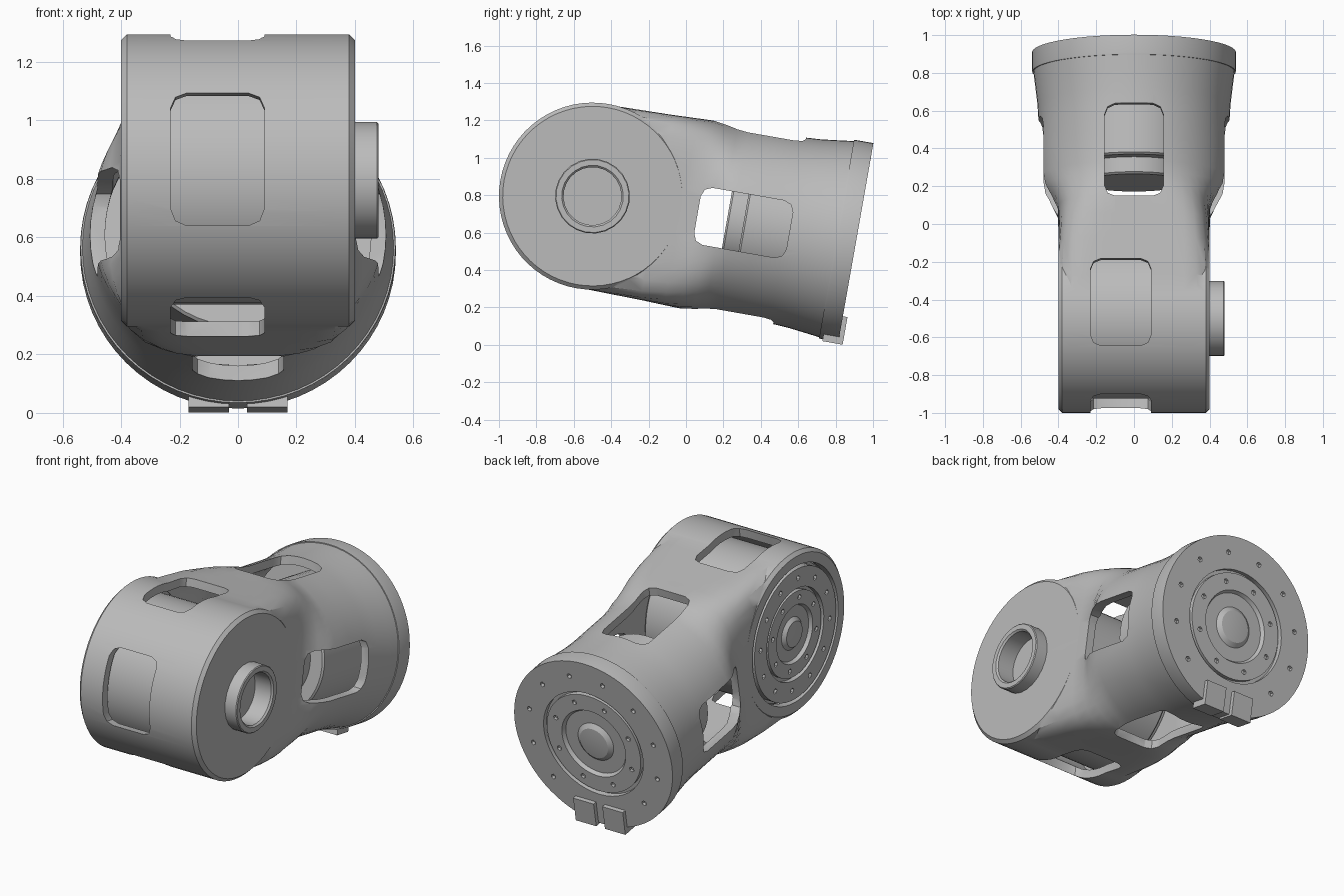
import bpy, bmesh, math
from math import sin, cos, pi, radians
from mathutils import Matrix, Vector

if "Cube" in bpy.data.objects:
    bpy.data.objects.remove(bpy.data.objects["Cube"])

GREY = (0.5, 0.5, 0.5, 1)
mat = bpy.data.materials.new("grey_metal")
mat.use_nodes = True
mat.diffuse_color = GREY
mat.node_tree.nodes["Principled BSDF"].inputs["Base Color"].default_value = GREY

# Parts are built along +y from the front pivot, then tilted into place
TILT = Matrix.Translation((0, -0.5, 0.795)) @ Matrix.Rotation(radians(-10), 4, 'X')
TO_RIGHT = Matrix.Rotation(pi / 2, 4, 'Y')    # local z -> +x
TO_LEFT = Matrix.Rotation(-pi / 2, 4, 'Y')    # local z -> -x
TO_BACK = Matrix.Rotation(-pi / 2, 4, 'X')    # local z -> +y
parts = []


def finish(bm, name, cutter=False):
    bmesh.ops.recalc_face_normals(bm, faces=bm.faces)
    me = bpy.data.meshes.new(name)
    bm.to_mesh(me)
    bm.free()
    me.materials.append(mat)
    ob = bpy.data.objects.new(name, me)
    bpy.context.collection.objects.link(ob)
    if cutter:
        ob.hide_render = True
    else:
        parts.append(ob)
    return ob


def lathe(name, profile, axis, steps=48, cutter=False):
    bm = bmesh.new()
    vs = [bm.verts.new((r, 0, h)) for r, h in profile]
    es = [bm.edges.new(p) for p in zip(vs, vs[1:])]
    if profile[0][0] > 0:
        es.append(bm.edges.new((vs[-1], vs[0])))
    bmesh.ops.spin(bm, geom=vs + es, cent=(0, 0, 0), axis=(0, 0, 1),
                   angle=2 * pi, steps=steps)
    bmesh.ops.remove_doubles(bm, verts=bm.verts, dist=1e-4)
    bm.transform(axis)
    return finish(bm, name, cutter)


def drum(name, r, lo, hi, axis, bevel=0.0, cutter=False):
    b = bevel
    pts = [(0, lo), (r - b, lo), (r, lo + b), (r, hi - b), (r - b, hi), (0, hi)]
    if not b:
        pts = [(0, lo), (r, lo), (r, hi), (0, hi)]
    return lathe(name, pts, axis, 64, cutter)


def loft(name, sections, inset=0.0, cutter=False, n=64):
    """Skin sections that blend from a rectangle to a circle."""
    bm = bmesh.new()
    rings = []
    for u, a, b, p in sections:
        a, b = a - inset, b - inset
        ring = []
        for i in range(n):
            c, s = cos(2 * pi * i / n), sin(2 * pi * i / n)
            r = (abs(c / a) ** p + abs(s / b) ** p) ** (-1 / p)
            ring.append(bm.verts.new((r * c, u, r * s)))
        rings.append(ring)
    for q, w in zip(rings, rings[1:]):
        for i in range(n):
            j = (i + 1) % n
            bm.faces.new((q[i], q[j], w[j], w[i]))
    bm.faces.new(rings[0])
    bm.faces.new(rings[-1])
    return finish(bm, name, cutter)


def box(name, center, size, round_axis=None, cutter=True):
    """Block whose edges along round_axis are rounded."""
    bm = bmesh.new()
    bmesh.ops.create_cube(bm, size=1)
    bm.transform(Matrix.Translation(center) @ Matrix.Diagonal((*size, 1)))
    if round_axis is not None:
        es = [e for e in bm.edges
              if abs((e.verts[0].co - e.verts[1].co)[round_axis]) > 0.01]
        bmesh.ops.bevel(bm, geom=es, offset=0.055, segments=2, profile=0.5,
                        affect='EDGES')
    return finish(bm, name, cutter)


def boolean(ob, other, op='DIFFERENCE'):
    m = ob.modifiers.new("bool", 'BOOLEAN')
    m.operation, m.solver, m.object = op, 'EXACT', other
    bpy.context.view_layer.update()
    dg = bpy.context.evaluated_depsgraph_get()
    me = bpy.data.meshes.new_from_object(ob.evaluated_get(dg))
    ob.modifiers.clear()
    ob.data = me
    bpy.data.objects.remove(other)


# Housing: round front barrel blending into a flared rear tube
SECTIONS = [(-0.05, 0.399, 0.494, 16), (0.15, 0.4, 0.498, 12), (0.35, 0.4, 0.502, 8),
            (0.48, 0.4, 0.507, 5.5), (0.57, 0.403, 0.51, 4), (0.64, 0.445, 0.509, 2.8),
            (0.7, 0.488, 0.507, 2.15), (0.76, 0.504, 0.505, 2), (0.9, 0.505, 0.505, 2),
            (1.05, 0.505, 0.505, 2), (1.15, 0.511, 0.511, 2), (1.25, 0.523, 0.523, 2),
            (1.33, 0.533, 0.533, 2)]
housing = drum("housing", 0.5, -0.4, 0.4, TO_RIGHT, bevel=0.02)
boolean(housing, loft("rear_solid", SECTIONS, cutter=True), 'UNION')

# Hollow the housing
boolean(housing, drum("barrel_cavity", 0.45, -0.35, 0.35, TO_RIGHT, cutter=True))
inner = [(u + 0.03, a, b, p) for u, a, b, p in SECTIONS]
boolean(housing, loft("tube_cavity", inner, inset=0.05, cutter=True))

# Windows: front, top and bottom of the barrel, then four round the tube
WINDOWS = [((-0.07, 0.005, 0), (0.32, 0.46, 1.3), 2),
           ((-0.07, -0.4, -0.005), (0.32, 0.6, 0.46), 1),
           ((0, 0.82, 0), (0.31, 0.5, 1.3), 2),
           ((0, 0.82, 0), (1.3, 0.5, 0.31), 0)]
for c, s, ax in WINDOWS:
    boolean(housing, box("window_cutter", c, s, ax))

# Openings for the side plate and the hollow boss
boolean(housing, drum("plate_opening", 0.42, 0.3, 0.5, TO_LEFT, cutter=True))
boolean(housing, drum("boss_opening", 0.16, 0.3, 0.5, TO_RIGHT, cutter=True))


def output_plate(name, rim, groove, top, axis, bolt_r):
    """Stepped disc with ring grooves, a domed hub and rings of bolt holes."""
    g = groove
    pts = [(0, top - 0.07), (rim, top - 0.07), (rim, top), (g + 0.02, top),
           (g + 0.02, top - 0.03), (g, top - 0.03), (g, top - 0.004),
           (g * 0.68, top - 0.004), (g * 0.64, top - 0.025), (g * 0.38, top - 0.025),
           (g * 0.3, top - 0.005), (g * 0.15, top), (0, top)]
    plate = lathe(name, pts, axis)
    bm = bmesh.new()
    for ring_r, count in ((bolt_r, 12), (g * 0.84, 8)):
        for i in range(count):
            t = 2 * pi * (i + 0.5) / count
            pos = Vector((ring_r * cos(t), ring_r * sin(t), top))
            bmesh.ops.create_cone(bm, cap_ends=True, segments=6, radius1=0.016,
                                  radius2=0.016, depth=0.04,
                                  matrix=axis @ Matrix.Translation(pos))
    boolean(plate, finish(bm, "bolt_holes", True))


output_plate("side_plate", 0.4, 0.26, 0.4, TO_LEFT, 0.34)
output_plate("back_plate", 0.52, 0.32, 1.43, TO_BACK, 0.44)

# Flange ring round the back plate, with two small tabs at its lower edge
lathe("flange_ring", [(0.515, 1.325), (0.538, 1.325), (0.54, 1.335),
                      (0.54, 1.43), (0.515, 1.43)], TO_BACK, 64)
for side, label in ((-1, "right"), (1, "left")):
    box("flange_tab_" + label, (side * 0.1, 1.4, -0.475), (0.14, 0.11, 0.15), cutter=False)

# Hollow boss on the side
lathe("side_boss", [(0, 0.33), (0.2, 0.33), (0.2, 0.475), (0.195, 0.48),
                    (0.165, 0.48), (0.155, 0.47), (0.155, 0.36), (0, 0.36)], TO_RIGHT, 24)

# Motors inside the barrel and the tube
drum("front_motor", 0.425, -0.34, 0.34, TO_RIGHT, bevel=0.01)
lathe("rear_motor", [(0, 0.73), (0.27, 0.73), (0.28, 0.74), (0.28, 0.82), (0.36, 0.82),
                     (0.37, 0.83), (0.37, 1.37), (0, 1.37)], TO_BACK)

# Tilt into place and shade
for ob in bpy.context.selected_objects:
    ob.select_set(False)
for ob in parts:
    ob.data.transform(TILT)
    ob.select_set(True)
bpy.context.view_layer.objects.active = housing
bpy.ops.object.shade_smooth_by_angle(angle=radians(30))
